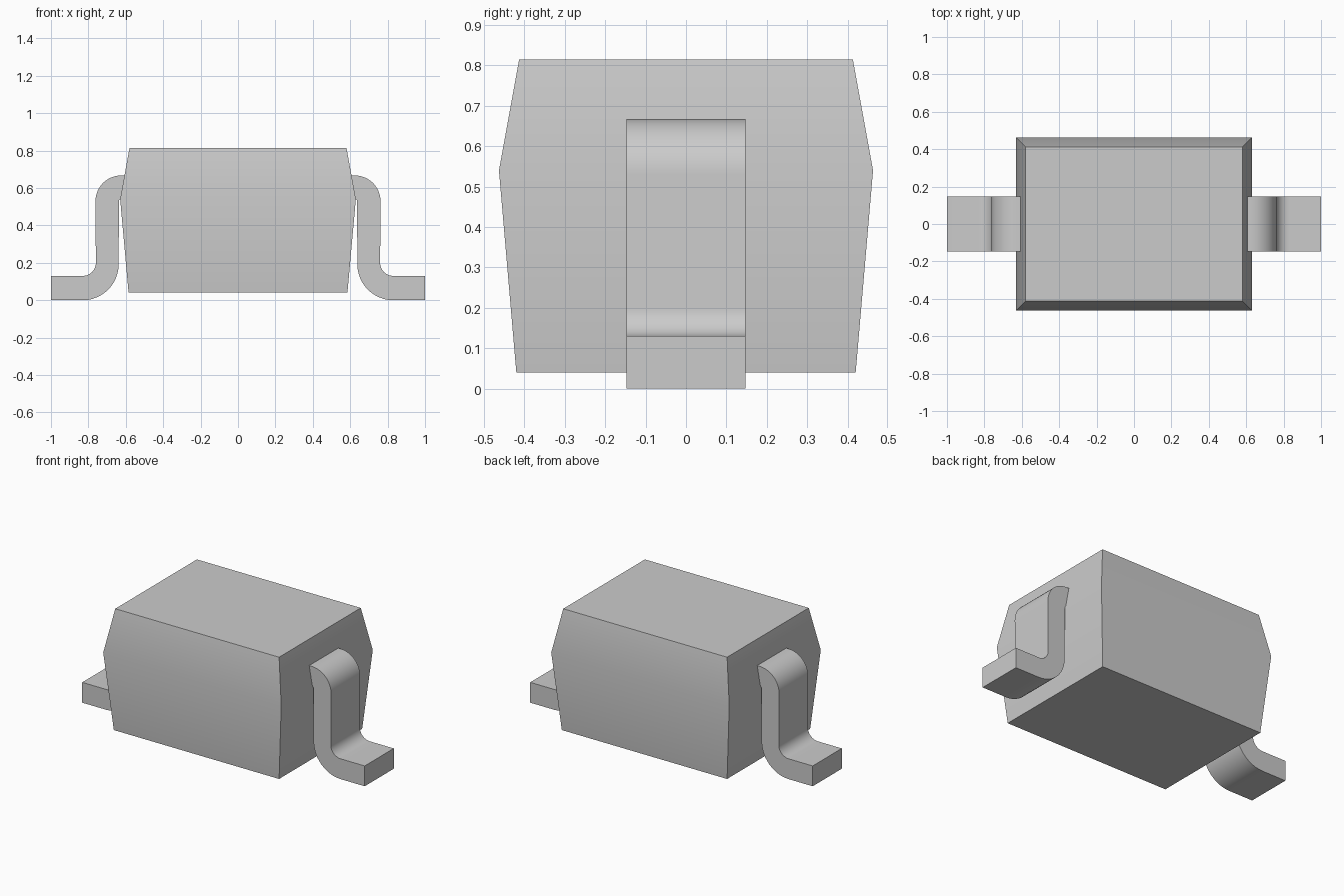
import bpy, bmesh
from math import sin, cos, radians

cube = bpy.data.objects.get("Cube")
if cube:
    bpy.data.objects.remove(cube, do_unlink=True)

grey = bpy.data.materials.new("plain_grey")
grey.use_nodes = True
colour = (0.6, 0.6, 0.6, 1)
grey.diffuse_color = colour
grey.node_tree.nodes["Principled BSDF"].inputs["Base Color"].default_value = colour


def loft(name, rings):
    """Skin a stack of closed point rings and cap both ends."""
    bm = bmesh.new()
    loops = [[bm.verts.new(p) for p in ring] for ring in rings]
    for a, b in zip(loops, loops[1:]):
        for i in range(len(a)):
            j = (i + 1) % len(a)
            bm.faces.new((a[i], a[j], b[j], b[i]))
    bm.faces.new(loops[0])
    bm.faces.new(loops[-1])
    bmesh.ops.recalc_face_normals(bm, faces=bm.faces)
    mesh = bpy.data.meshes.new(name)
    bm.to_mesh(mesh)
    bm.free()
    mesh.materials.append(grey)
    obj = bpy.data.objects.new(name, mesh)
    bpy.context.collection.objects.link(obj)
    bpy.ops.object.select_all(action='DESELECT')
    obj.select_set(True)
    bpy.context.view_layer.objects.active = obj
    bpy.ops.object.shade_smooth_by_angle(angle=radians(30))
    return obj


def arc(cx, cz, r, start, end, steps=12):
    angles = [radians(start + (end - start) * i / steps) for i in range(steps + 1)]
    return [(cx + r * cos(a), cz + r * sin(a)) for a in angles]


# Moulded body: tapers up and down from the waist
levels = [(0.585, 0.42, 0.04), (0.63, 0.463, 0.54), (0.58, 0.413, 0.815)]
loft("body", [[(-x, -y, z), (x, -y, z), (x, y, z), (-x, y, z)] for x, y, z in levels])

# Bent leads: strip profile swept across the width
profile = ([(0.5, 0.667)] + arc(0.625, 0.53, 0.137, 90, 0)
           + arc(0.83, 0.2, 0.07, 180, 270)
           + [(1, 0.13), (1, 0)]
           + arc(0.83, 0.192, 0.192, 270, 180)
           + arc(0.625, 0.53, 0.012, 0, 90, 4) + [(0.5, 0.542)])
for name, side in (("left_lead", 1), ("right_lead", -1)):
    loft(name, [[(side * x, y, z) for x, z in profile] for y in (-0.147, 0.147)])
